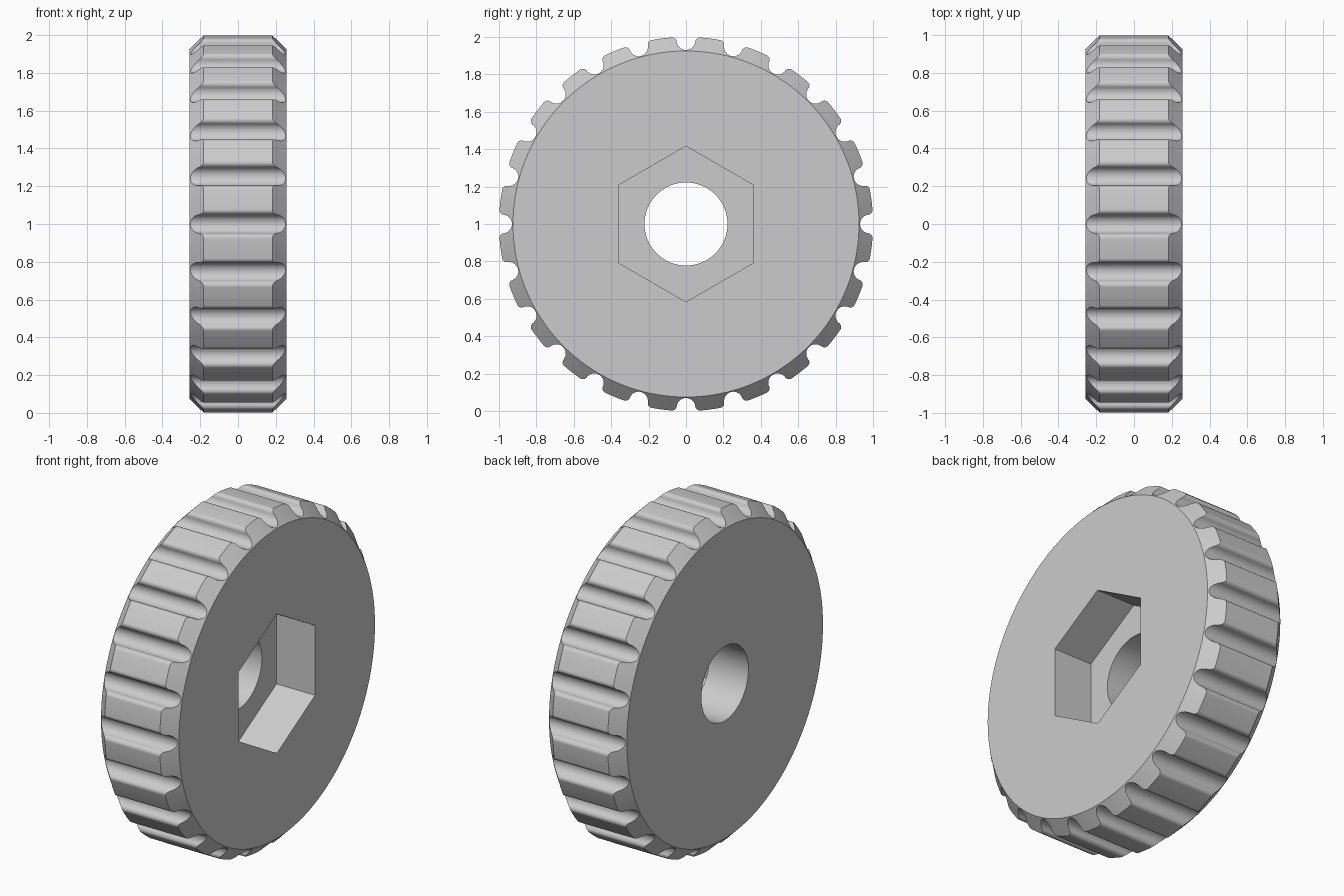
import bpy
import bmesh
from math import sin, cos, pi, acos, atan2, radians

if "Cube" in bpy.data.objects:
    bpy.data.objects.remove(bpy.data.objects["Cube"], do_unlink=True)

HALF = 0.257          # half thickness along x
TIP = 1.0             # outer radius
FACE = 0.925          # radius of the flat side faces
GROOVES = 24
BORE = 0.222
HEX_CORNER = 0.416
HEX_DEPTH = 0.255

grey = bpy.data.materials.new("grey_plastic")
grey.use_nodes = True
colour = (0.6, 0.6, 0.6, 1)
grey.diffuse_color = colour
grey.node_tree.nodes["Principled BSDF"].inputs["Base Color"].default_value = colour


def make_object(name, bm):
    bmesh.ops.recalc_face_normals(bm, faces=bm.faces)
    mesh = bpy.data.meshes.new(name)
    bm.to_mesh(mesh)
    bm.free()
    mesh.materials.append(grey)
    obj = bpy.data.objects.new(name, mesh)
    bpy.context.collection.objects.link(obj)
    return obj


def prism(bm, points, x0, x1):
    """Extrude a (y, z) outline along x."""
    ends = [[bm.verts.new((x, y, z)) for y, z in points] for x in (x0, x1)]
    for ring in ends:
        bm.faces.new(ring)
    n = len(points)
    for i in range(n):
        j = (i + 1) % n
        bm.faces.new((ends[0][i], ends[0][j], ends[1][j], ends[1][i]))


def circle(radius, count, start=0.0):
    return [(radius * cos(start + 2 * pi * i / count),
             1 + radius * sin(start + 2 * pi * i / count)) for i in range(count)]


def arc(cy, cz, radius, a0, a1, steps):
    return [(cy + radius * cos(a0 + (a1 - a0) * i / steps),
             cz + radius * sin(a0 + (a1 - a0) * i / steps)) for i in range(steps + 1)]


# Chamfered disc
bm = bmesh.new()
rings = []
for x, r in ((-HALF, FACE), (-HALF + 0.075, TIP), (HALF - 0.075, TIP), (HALF, FACE)):
    rings.append([bm.verts.new((x, y, z)) for y, z in circle(r, 240)])
for a, b in zip(rings, rings[1:]):
    for i in range(240):
        j = (i + 1) % 240
        bm.faces.new((a[i], a[j], b[j], b[i]))
bm.faces.new(rings[0])
bm.faces.new(rings[-1])
knob = make_object("grip_wheel", bm)

# Groove outline: round bottom blended into rounded tooth corners
gz, gr, fr = 0.98, 0.05, 0.025
reach = TIP - fr
swing = acos((reach ** 2 + gz ** 2 - (gr + fr) ** 2) / (2 * reach * gz))
fy, fz = reach * sin(swing), reach * cos(swing)
touch = atan2(fz - gz, fy)
half = arc(0, gz, gr, -pi / 2, touch, 8)
half += arc(fy, fz, fr, pi + touch, pi / 2 - swing, 6)[1:]
half.append((1.06 * sin(swing), 1.06 * cos(swing)))
outline = half + [(-y, z) for y, z in reversed(half[1:])]

bm = bmesh.new()
for k in range(GROOVES):
    t = 2 * pi * k / GROOVES
    prism(bm, [(y * cos(t) - z * sin(t), 1 + y * sin(t) + z * cos(t)) for y, z in outline],
          -0.4, 0.4)
groove_cutter = make_object("groove_cutter", bm)

# Through bore
bm = bmesh.new()
prism(bm, circle(BORE, 96), -0.5, 0.5)
bore_cutter = make_object("bore_cutter", bm)

# Hexagonal nut pocket in the left side
bm = bmesh.new()
prism(bm, circle(HEX_CORNER, 6, pi / 2), HALF - HEX_DEPTH, 0.5)
hex_cutter = make_object("nut_pocket_cutter", bm)

# Cut, then drop the cutters
bpy.context.view_layer.objects.active = knob
for cutter in (groove_cutter, hex_cutter, bore_cutter):
    cutter.hide_render = True
    mod = knob.modifiers.new(cutter.name, "BOOLEAN")
    mod.operation = "DIFFERENCE"
    mod.solver = "EXACT"
    mod.object = cutter
    bpy.ops.object.modifier_apply(modifier=mod.name)
    bpy.data.objects.remove(cutter, do_unlink=True)

bpy.ops.object.select_all(action="DESELECT")
knob.select_set(True)
bpy.ops.object.shade_smooth_by_angle(angle=radians(30))
